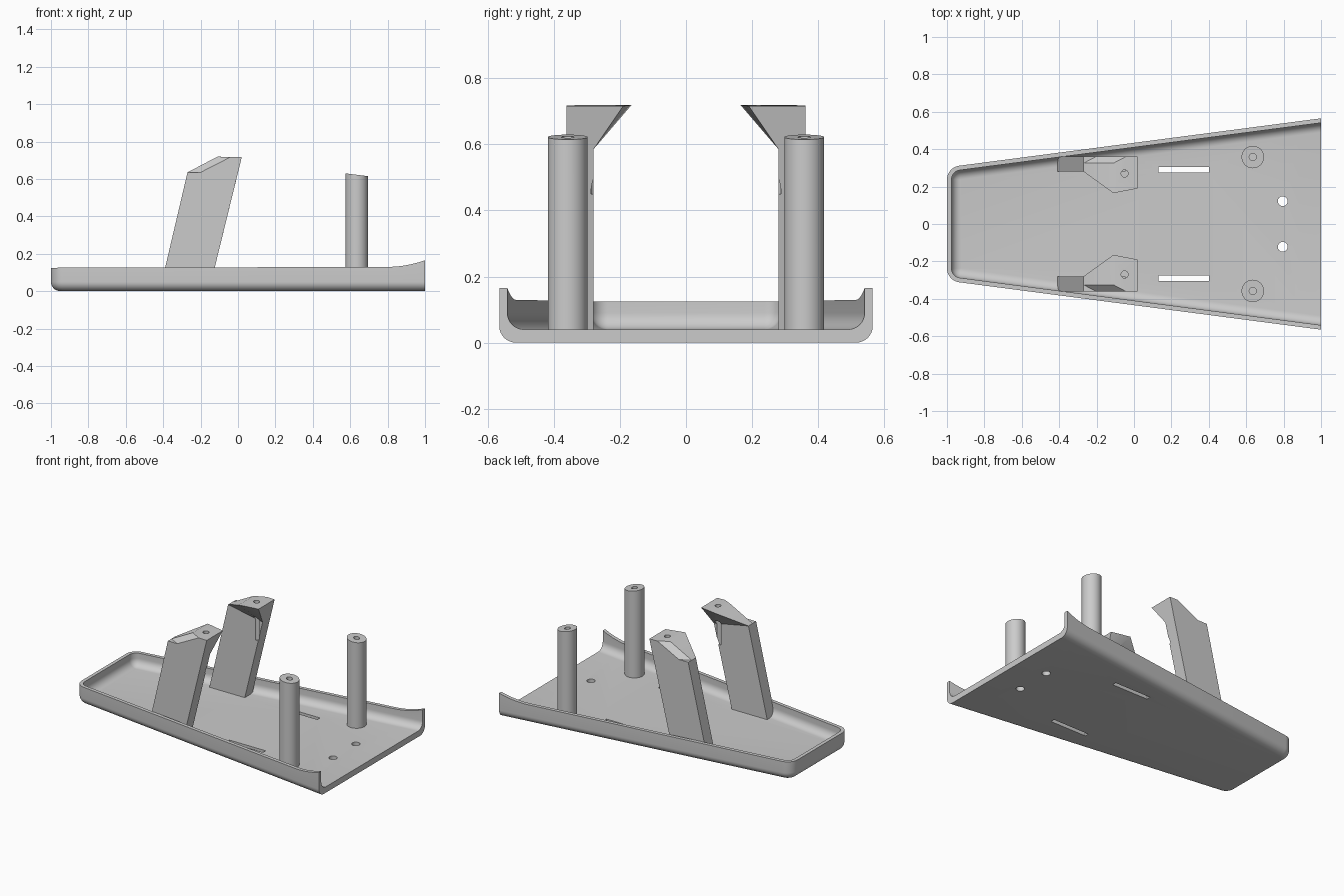
import bpy, bmesh, math
from mathutils import Matrix, Vector

cube = bpy.data.objects.get("Cube")
if cube:
    bpy.data.objects.remove(cube, do_unlink=True)

grey = bpy.data.materials.new("plain_grey")
grey.use_nodes = True
grey.diffuse_color = (0.6, 0.6, 0.6, 1)
grey.node_tree.nodes["Principled BSDF"].inputs["Base Color"].default_value = (0.6, 0.6, 0.6, 1)


def make(name, bm):
    bmesh.ops.recalc_face_normals(bm, faces=bm.faces)
    mesh = bpy.data.meshes.new(name)
    bm.to_mesh(mesh)
    bm.free()
    ob = bpy.data.objects.new(name, mesh)
    bpy.context.collection.objects.link(ob)
    mesh.materials.append(grey)
    return ob


def cylinder(name, x, y, z0, z1, r, sides=48, slope=0):
    bm = bmesh.new()
    bmesh.ops.create_cone(bm, cap_ends=True, segments=sides, radius1=r, radius2=r, depth=z1 - z0)
    for v in bm.verts:
        if v.co.z > 0:
            v.co.z += slope * v.co.x
    bmesh.ops.translate(bm, verts=bm.verts, vec=(x, y, (z0 + z1) / 2))
    return make(name, bm)


def box(name, centre, size):
    bm = bmesh.new()
    bmesh.ops.create_cube(bm, size=1, matrix=Matrix.Translation(centre) @ Matrix.Diagonal((*size, 1)))
    return make(name, bm)


def finish(ob, cutters):
    bpy.ops.object.select_all(action="DESELECT")
    bpy.context.view_layer.objects.active = ob
    ob.select_set(True)
    for c in cutters:
        c.hide_render = True
        mod = ob.modifiers.new("cut", "BOOLEAN")
        mod.operation, mod.solver, mod.object = "DIFFERENCE", "EXACT", c
        bpy.ops.object.modifier_apply(modifier=mod.name)
        bpy.data.objects.remove(c, do_unlink=True)
    bpy.ops.object.shade_smooth_by_angle(angle=math.radians(30))


# Tray: wall section swept round a tapered, open-ended outline
TAPER, HALF_END, CORNER, FLOOR = 0.131, 0.565, 0.075, 0.04
STRETCH = math.hypot(1, TAPER)


def side_y(x):
    return HALF_END - TAPER * (1 - x)


def rim_z(x):
    return 0.125 + 0.0025 * (x + 1) + 0.035 * (max(0, x - 0.8) / 0.2) ** 2


def outline(inset):
    pts = [(x, side_y(x) - inset * STRETCH) for x in (1, 0.96, 0.92, 0.88, 0.84, 0.8, 0)]
    cx = CORNER - 1
    cy = side_y(cx) - CORNER * STRETCH
    start = math.pi / 2 + math.atan(TAPER)
    for i in range(13):
        a = start + (math.pi - start) * i / 12
        r = CORNER - inset
        pts.append((cx + r * math.cos(a), cy + r * math.sin(a)))
    return pts + [(x, -y) for x, y in reversed(pts)]


def quarter(inset, z, r):
    arc = [math.pi / 2 * i / 8 for i in range(9)]
    return [(inset + r * (1 - math.sin(a)), z + r * (1 - math.cos(a))) for a in arc]


WALL = 0.024
section = quarter(0, 0, 0.05) + [(0, None), (WALL, None)] + quarter(WALL, FLOOR, 0.05)[::-1]
bm = bmesh.new()
rails = []
for inset, z in section:
    rails.append([bm.verts.new((x, y, rim_z(x) if z is None else z)) for x, y in outline(inset)])
for a, b in zip(rails, rails[1:]):
    for i in range(len(a) - 1):
        bm.faces.new((a[i], a[i + 1], b[i + 1], b[i]))
bm.faces.new(rails[0])
bm.faces.new(rails[-1])
bm.faces.new([r[0] for r in rails] + [r[-1] for r in reversed(rails)])
tray = make("tray", bm)

# Floor slots and screw holes
cutters = []
for s in (1, -1):
    cutters.append(box("slot_cutter", (0.265, s * 0.29, 0.02), (0.27, 0.028, 0.2)))
    cutters.append(cylinder("hole_cutter", 0.795, s * 0.122, -0.1, 0.1, 0.026))
finish(tray, cutters)

# Leaning supports with an overhanging, bevelled head
OUT, IN, LOW = 0.362, 0.28, 0.03
corners = {
    "base_a": (-0.412, OUT, LOW), "base_b": (-0.148, OUT, LOW),
    "base_c": (-0.148, IN, LOW), "base_d": (-0.412, IN, LOW),
    "shoulder_out": (-0.27, OUT, 0.635), "shoulder_mid": (-0.27, 0.325, 0.635),
    "shoulder_in": (-0.27, IN, 0.635), "bevel_low": (-0.2, OUT, 0.635),
    "top_mid": (-0.11, 0.325, 0.719), "bevel_high": (-0.04, OUT, 0.717),
    "top_out": (0.02, OUT, 0.716), "top_in": (0.02, 0.19, 0.716),
    "top_tip": (-0.11, 0.165, 0.719), "neck": (-0.012, IN, 0.585),
}
panels = [
    "base_a base_b base_c base_d",
    "base_a base_d shoulder_in shoulder_mid shoulder_out",
    "base_a shoulder_out bevel_low bevel_high top_out base_b",
    "base_b top_out top_in neck base_c",
    "base_c neck shoulder_in base_d",
    "shoulder_out shoulder_mid bevel_low",
    "shoulder_mid top_mid bevel_high bevel_low",
    "shoulder_mid shoulder_in top_tip top_mid",
    "top_mid top_tip top_in top_out bevel_high",
    "neck top_in top_tip",
    "neck top_tip shoulder_in",
]
for side, s in (("left", 1), ("right", -1)):
    bm = bmesh.new()
    verts = {k: bm.verts.new((x, s * y, z)) for k, (x, y, z) in corners.items()}
    for p in panels:
        bm.faces.new([verts[k] for k in p.split()])
    support = make(side + "_support", bm)
    finish(support, [cylinder("bore_cutter", -0.05, s * 0.27, 0.45, 0.8, 0.019, 32)])

    # Round posts with slanted tops and a pilot hole
    post = cylinder(side + "_post", 0.635, s * 0.358, LOW, 0.622, 0.06, slope=-0.125)
    finish(post, [cylinder("pilot_cutter", 0.635, s * 0.358, 0.4, 0.8, 0.019, 32)])
